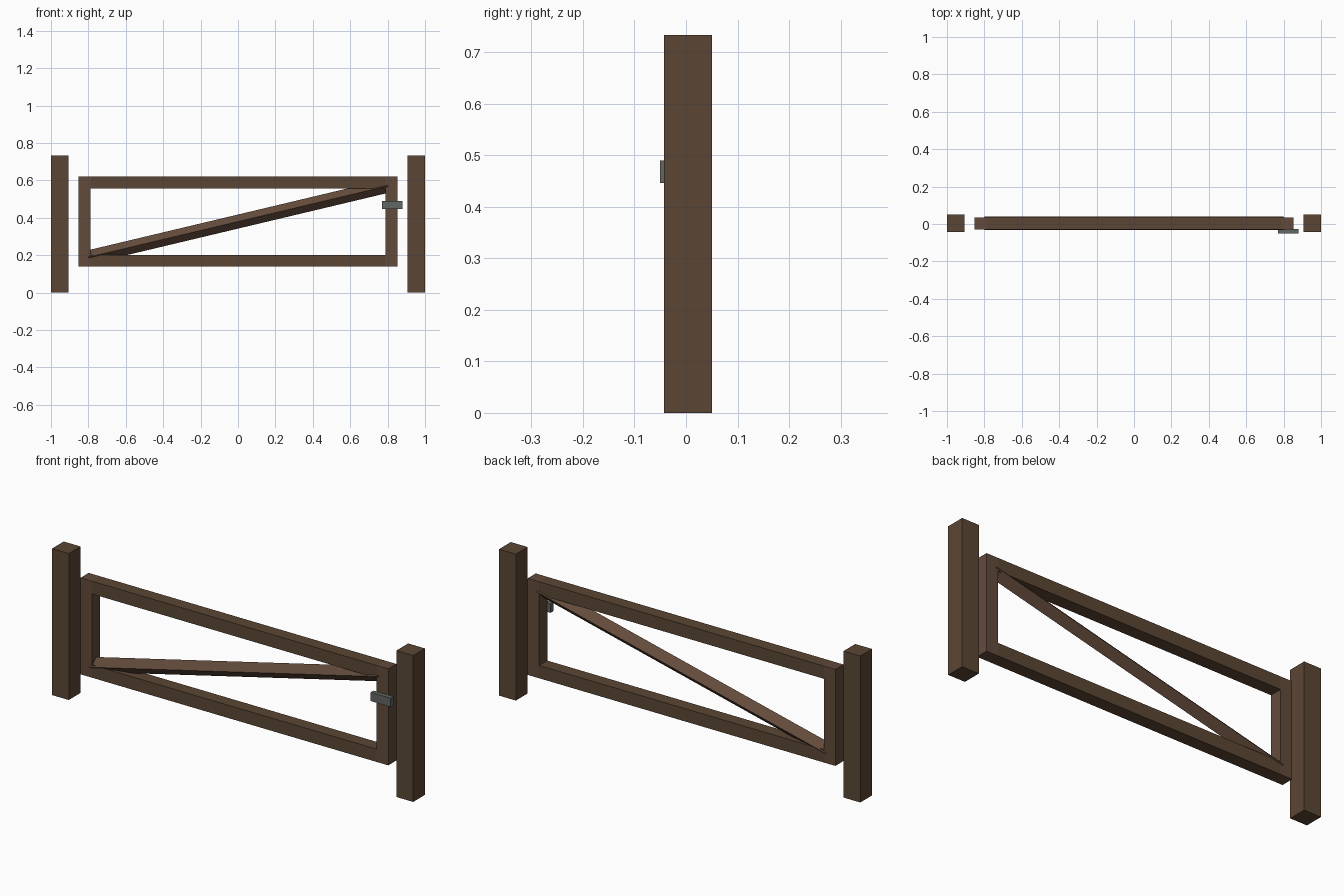
import bpy
import math
from mathutils import Vector

if "Cube" in bpy.data.objects:
    bpy.data.objects.remove(bpy.data.objects["Cube"])


def material(name, rgb):
    m = bpy.data.materials.new(name)
    m.diffuse_color = (*rgb, 1)
    m.use_nodes = True
    m.node_tree.nodes["Principled BSDF"].inputs["Base Color"].default_value = m.diffuse_color
    return m


wood = material("dark_wood", (0.105, 0.061, 0.034))
wood_light = material("brown_wood", (0.125, 0.07, 0.044))
iron = material("iron", (0.12, 0.135, 0.125))


def box(name, x, y, z, mat):
    """Box from (min, max) ranges on each axis."""
    bpy.ops.mesh.primitive_cube_add(size=1, location=[(a + b) / 2 for a, b in (x, y, z)])
    o = bpy.context.object
    o.name = name
    o.scale = [b - a for a, b in (x, y, z)]
    bpy.ops.object.transform_apply(location=False, rotation=False, scale=True)
    o.data.materials.append(mat)
    return o


POST_Y = (-0.0428, 0.05)
FRAME_Y = (-0.0285, 0.0357)

# Gate posts and frame stiles, one of each per side
for side, s in (("left", -1), ("right", 1)):
    box(side + "_post", sorted((s * 0.907, s)), POST_Y, (0, 0.733), wood)
    box(side + "_stile", sorted((s * 0.788, s * 0.852)), FRAME_Y, (0.138, 0.621), wood_light)

# Horizontal rails between the stiles
for name, z in (("bottom_rail", (0.138, 0.202)), ("top_rail", (0.557, 0.621))):
    box(name, (-0.788, 0.788), FRAME_Y, z, wood)

# Diagonal brace: four-sided bar set on edge
a, b = Vector((-0.8, 0.0036, 0.189)), Vector((0.8, 0.0036, 0.57))
d = b - a
bpy.ops.mesh.primitive_cylinder_add(
    vertices=4, radius=0.0385 * 0.95, depth=d.length, location=(a + b) / 2,
    rotation=(0, math.atan2(d.x, d.z), 0))
brace = bpy.context.object
brace.name = "diagonal_brace"
brace.data.materials.append(wood_light)

# Latch plate on the front of the right stile
box("latch", (0.77, 0.88), (-0.05, -0.0275), (0.446, 0.49), iron)
